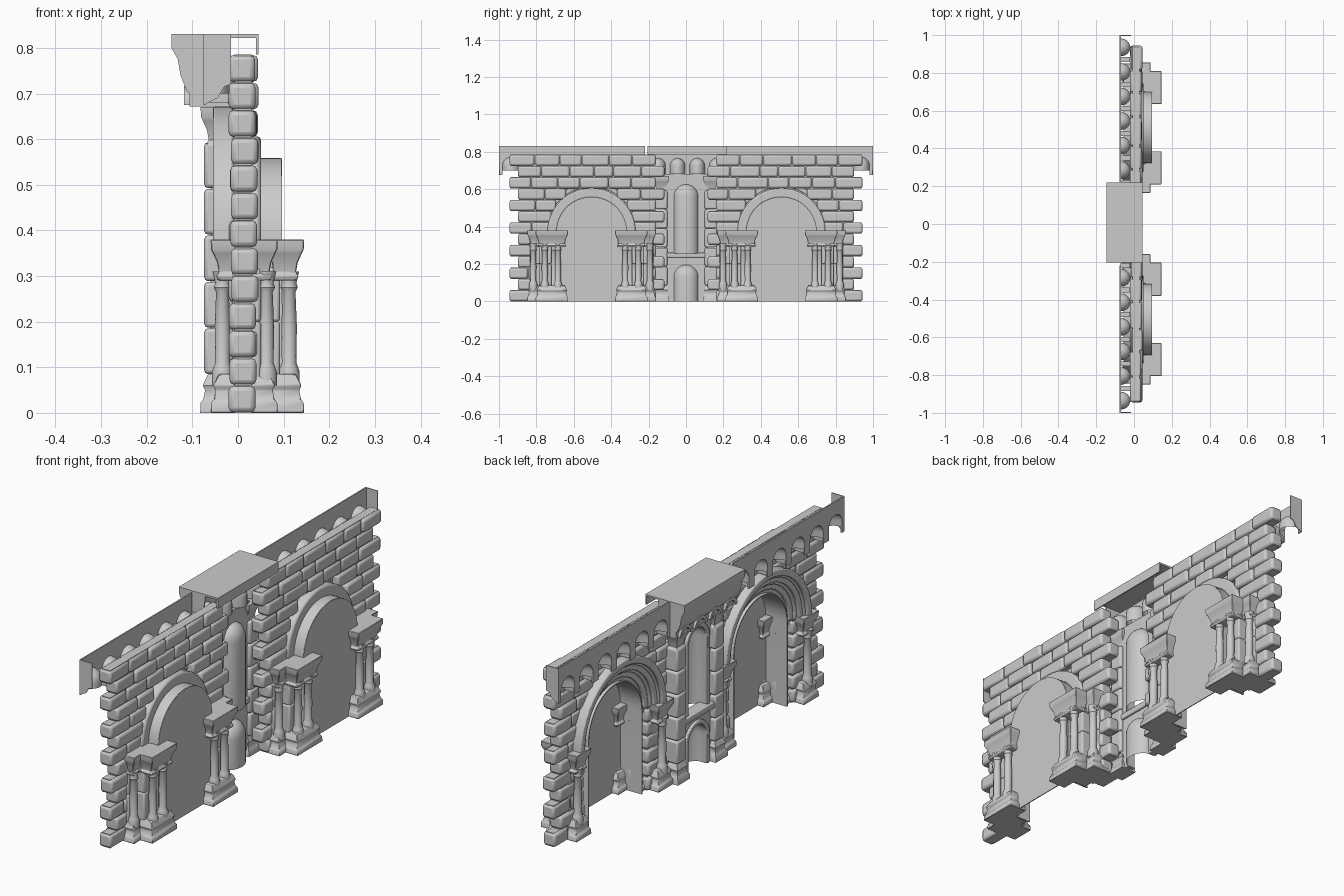
import bpy, bmesh, math, random
from mathutils import Matrix, Vector

if "Cube" in bpy.data.objects:
    bpy.data.objects.remove(bpy.data.objects["Cube"])

random.seed(4)
PORTALS = (-0.505, 0.51)     # portal centre lines along y
SPRING = 0.37                # springing height of the portal arches


def finish(name, bm, bevel=0.0, segments=2):
    bmesh.ops.recalc_face_normals(bm, faces=bm.faces[:])
    mesh = bpy.data.meshes.new(name)
    bm.to_mesh(mesh)
    bm.free()
    ob = bpy.data.objects.new(name, mesh)
    bpy.context.collection.objects.link(ob)
    if bevel:
        m = ob.modifiers.new("rounded_edges", 'BEVEL')
        m.width, m.segments = bevel, segments
    return ob


def box(bm, x0, x1, y0, y1, z0, z1):
    mid = Vector(((x0 + x1) / 2, (y0 + y1) / 2, (z0 + z1) / 2))
    size = (abs(x1 - x0), abs(y1 - y0), abs(z1 - z0), 1)
    bmesh.ops.create_cube(bm, size=1, matrix=Matrix.Translation(mid) @ Matrix.Diagonal(size))


def loft(bm, rings, caps=True):
    vs = [[bm.verts.new(p) for p in r] for r in rings]
    n = len(vs[0])
    for a, b in zip(vs, vs[1:]):
        for i in range(n):
            bm.faces.new((a[i], a[(i + 1) % n], b[(i + 1) % n], b[i]))
    if caps:
        bm.faces.new(vs[0])
        bm.faces.new(vs[-1])


def prism_x(bm, pts, x0, x1):
    loft(bm, [[(x, y, z) for y, z in pts] for x in (x0, x1)])


def arc(c, zs, r, n=24):
    return [(c + r * math.cos(math.pi * i / n), zs + r * math.sin(math.pi * i / n)) for i in range(n + 1)]


def arch_line(c, zs, r, bottom, n=24):
    return [(c + r, bottom)] * (bottom < zs) + arc(c, zs, r, n) + [(c - r, bottom)] * (bottom < zs)


def arch_ring(bm, c, zs, r0, r1, x0, x1, bottom):
    prism_x(bm, arch_line(c, zs, r1, bottom) + arch_line(c, zs, r0, bottom)[::-1], x0, x1)


def arch_plate(bm, c, half, z0, z1, r, zs, x0, x1):
    prism_x(bm, [(c + half, z0), (c + half, z1), (c - half, z1), (c - half, z0)]
            + arch_line(c, zs, r, z0, 12)[::-1], x0, x1)


def apse(bm, c, x, r, depth, z0, zs, n=12):
    # half-round niche shell with a quarter-dome top
    levels = [(z0, 1.0)] + [(zs + r * math.sin(t * math.pi / 12), math.cos(t * math.pi / 12)) for t in range(6)]
    rows = [[bm.verts.new((x + depth * k * math.sin(math.pi * i / n), c + r * k * math.cos(math.pi * i / n), z))
             for i in range(n + 1)] for z, k in levels]
    tip = bm.verts.new((x, c, zs + r))
    for a, b in zip(rows, rows[1:]):
        for i in range(n):
            bm.faces.new((a[i], a[i + 1], b[i + 1], b[i]))
    for i in range(n):
        bm.faces.new((rows[-1][i], rows[-1][i + 1], tip))


def flared(bm, x0, x1, y0, y1, profile):
    y0, y1 = sorted((y0, y1))
    loft(bm, [[(x0 + d, y0 + d, z), (x1 - d, y0 + d, z), (x1 - d, y1 - d, z), (x0 + d, y1 - d, z)]
              for z, d in profile])


def column(bm, x, y):
    profile = [(0.06, .023), (0.09, .023), (0.10, .020), (0.11, .016), (0.19, .017),
               (0.265, .014), (0.275, .019), (0.285, .016), (0.31, .022)]
    loft(bm, [[(x + r * math.cos(a * math.pi / 7), y + r * math.sin(a * math.pi / 7), z) for a in range(14)]
              for z, r in profile])


# Brick wall: toothed courses leaving room for the arches and the central bay
bricks, core = bmesh.new(), bmesh.new()
ROW = 0.785 / 13
for s, c in zip((-1, 1), PORTALS):
    for row in range(13):
        z0, z1 = row * ROW, (row + 1) * ROW
        odd = row % 2
        lo = 0.115 if odd else 0.16
        hi = 0.90 if odd else 0.945
        cy = abs(c)
        h = max(0.0, z0 - SPRING)
        half = math.sqrt(max(0, 0.22 ** 2 - h * h))
        spans = [(lo, cy - half), (cy + half, hi)] if half > 0.03 else [(lo, hi)]
        for a, b in spans:
            box(core, -0.008, 0.03, s * (a + .008), s * (b - .008), z0, z1)
            n = max(1, round((b - a) / 0.125))
            cuts = [a + (b - a) * (i + (random.uniform(-.14, .14) if 0 < i < n else 0)) / n for i in range(n + 1)]
            for p, q in zip(cuts, cuts[1:]):
                j = random.uniform(-.004, .004)
                box(bricks, -0.018 + j, 0.041 + j, s * (p + .001), s * (q - .001), z0 + .001, z1 - .001)
finish("wall_bricks", bricks, 0.011)
finish("wall_core", core)

# Portals: stepped archivolts, recess, jambs and clustered columns
CAP = [(0.29, .016), (0.30, .012), (0.308, .018), (0.33, .014), (0.35, .005), (0.358, .001), (0.38, 0)]
BASE = [(0, 0), (0.022, .001), (0.03, .007), (0.05, .011), (0.06, .006), (0.07, .010), (0.085, .018)]
BLOCKS = [(0.06, 0.145, 0.125, 0.30), (0.0, 0.087, 0.19, 0.345), (-0.06, 0.03, 0.235, 0.34)]
COLUMNS = [(0.112, 0.18), (0.112, 0.25), (0.062, 0.312), (0.05, 0.205), (0.012, 0.245), (-0.034, 0.295)]
for c in PORTALS:
    bm = bmesh.new()
    for r0, r1, x0, x1 in ((.272, .302, -.055, -.01), (.262, .275, -.042, 0), (.24, .265, -.035, .01),
                           (.228, .243, -.022, .01), (.205, .232, -.012, .02)):
        arch_ring(bm, c, SPRING, r0, r1, x0, x1, SPRING)
    finish("portal_archivolts", bm, 0.005)
    bm = bmesh.new()
    arch_ring(bm, c, SPRING, 0.185, 0.236, 0.0, 0.05, SPRING)
    finish("rear_arch_ring", bm, 0.008)
    bm = bmesh.new()
    arch_ring(bm, c, SPRING, 0.184, 0.189, -0.012, 0.095, 0)
    prism_x(bm, arch_line(c, SPRING, 0.187, 0), 0.092, 0.096)
    finish("portal_recess", bm)
    stones, caps, shafts = bmesh.new(), bmesh.new(), bmesh.new()
    for s in (-1, 1):
        for z0, z1 in ((.06, .2), (.2, .32)):
            box(stones, 0.03, 0.092, c + s * .215, c + s * .28, z0, z1)
            box(stones, -0.012, 0.05, c + s * .26, c + s * .33, z0, z1)
        for x0, x1, a, b in BLOCKS:
            flared(caps, x0, x1, c + s * a, c + s * b, CAP)
            flared(caps, x0, x1, c + s * a, c + s * b, BASE)
        for x, o in COLUMNS:
            column(shafts, x, c + s * o)
    finish("jamb_stones", stones, 0.006)
    finish("capitals_and_bases", caps, 0.002, 1)
    finish("column_shafts", shafts)

# Central bay: tall niche above a low niche
bay, shells, trim = bmesh.new(), bmesh.new(), bmesh.new()
for z0, z1, zs in ((0, .24, .13), (.255, .68, .56)):
    arch_plate(bay, 0, 0.115, z0, z1, 0.065, zs, -0.048, -0.025)
    apse(shells, 0, -0.03, 0.066, 0.05, z0, zs)
    arch_ring(trim, 0, zs, 0.065, 0.084, -0.06, -0.045, z0)
box(trim, -0.07, -0.015, -0.11, 0.11, 0.235, 0.262)
finish("central_bay_wall", bay)
finish("niche_shells", shells)
finish("niche_trim", trim, 0.004)

# Block pilasters flanking the central bay
blocks, ends = bmesh.new(), bmesh.new()
for s in (-1, 1):
    for i in range(5):
        z = 0.085 + i * 0.102
        box(blocks, -0.074, -0.01, s * .1, s * .165, z, z + 0.1)
    flared(ends, -0.083, -0.01, s * .09, s * .175, BASE)
    flared(ends, -0.082, -0.01, s * .09, s * .175, [(z + 0.29, d) for z, d in CAP])
finish("pilaster_blocks", blocks, 0.008)
finish("pilaster_ends", ends)

# Corbel table: band with hanging arches, domed pockets and end returns
band, pockets = bmesh.new(), bmesh.new()
for s in (-1, 1):
    for k in range(6):
        y = s * (0.935 - 0.13 * k)
        arch_plate(band, y, 0.065, 0.675, 0.83, 0.046, 0.725, -0.076, -0.070)
        apse(pockets, y, -0.071, 0.047, 0.052, 0.70, 0.725)
        box(band, -0.072, -0.02, y - s * .052, y - s * .078, 0.68, 0.74)
    prism_pts = [(-.076, .83), (-.015, .83), (-.015, .72), (-.03, .715), (-.045, .69), (-.076, .675)]
    loft(band, [[(x, yy, z) for x, z in prism_pts] for yy in (s * .996, s)])
finish("corbel_table", band)
finish("corbel_pockets", pockets)

# Central canopy: slab, moulded front, side cheeks and small arches
FRONT = [(-.146, .83), (-.146, .80), (-.132, .775), (-.126, .74), (-.112, .705), (-.106, .70), (-.106, .672)]
Y0, Y1 = -0.205, 0.22
canopy, domes = bmesh.new(), bmesh.new()
box(canopy, -0.146, 0.045, Y0, Y1, 0.822, 0.83)
box(canopy, 0.039, 0.045, Y0, Y1, 0.785, 0.826)
front = FRONT + [(x + .008, z) for x, z in FRONT[::-1]]
loft(canopy, [[(x, y, z) for x, z in front] for y in (Y0, Y1)])
cheek = FRONT + [(-.015, .672), (-.03, .69), (-.03, .72), (-.015, .83)]
for a, b in ((Y0, Y0 + .005), (Y1 - .005, Y1)):
    loft(canopy, [[(x, y, z) for x, z in cheek] for y in (a, b)])
for k in range(4):
    y = 0.0075 + (k - 1.5) * 0.105
    arch_plate(canopy, y, 0.0525, 0.672, 0.785, 0.04, 0.72, -0.06, -0.052)
    arch_ring(canopy, y, 0.675, 0.028, 0.042, -0.118, -0.1, 0.675)
    apse(domes, y, -0.054, 0.041, 0.05, 0.68, 0.725)
finish("canopy", canopy)
finish("canopy_domes", domes)

bpy.ops.object.select_all(action='SELECT')
bpy.context.view_layer.objects.active = bpy.context.selected_objects[0]
bpy.ops.object.shade_smooth_by_angle(angle=math.radians(40))
